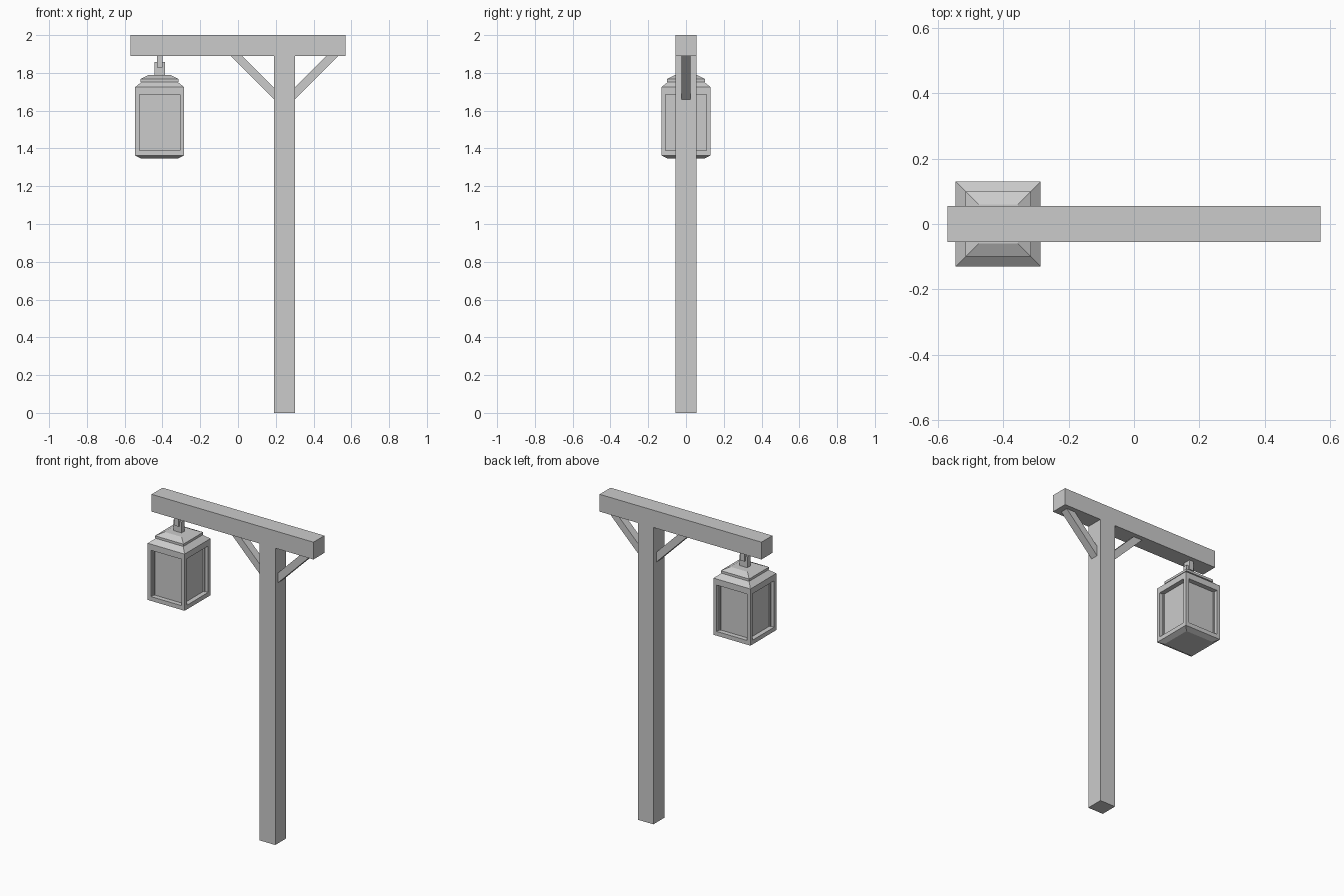
import bpy, bmesh
from mathutils import Vector

if "Cube" in bpy.data.objects:
    bpy.data.objects.remove(bpy.data.objects["Cube"])

POST_X, LAMP_X = 0.246, -0.415


def finish(name, bm):
    bmesh.ops.recalc_face_normals(bm, faces=bm.faces)
    mesh = bpy.data.meshes.new(name)
    bm.to_mesh(mesh)
    bm.free()
    ob = bpy.data.objects.new(name, mesh)
    bpy.context.collection.objects.link(ob)
    return ob


def prism(name, profile, half_y):
    """Extrude an x-z outline symmetrically along y."""
    bm = bmesh.new()
    face = bm.faces.new([bm.verts.new((x, -half_y, z)) for x, z in profile])
    ext = bmesh.ops.extrude_face_region(bm, geom=[face])["geom"]
    bmesh.ops.translate(bm, vec=(0, 2 * half_y, 0),
                        verts=[g for g in ext if isinstance(g, bmesh.types.BMVert)])
    return finish(name, bm)


def box(name, x, half_x, half_y, z0, z1):
    return prism(name, [(x - half_x, z0), (x + half_x, z0),
                        (x + half_x, z1), (x - half_x, z1)], half_y)


def square_stack(levels):
    """Loft square rings given as (half width, z)."""
    bm = bmesh.new()
    rings = [[bm.verts.new((LAMP_X + sx * h, sy * h, z))
              for sx, sy in ((-1, -1), (1, -1), (1, 1), (-1, 1))] for h, z in levels]
    bm.faces.new(rings[0][::-1])
    bm.faces.new(rings[-1])
    for a, b in zip(rings, rings[1:]):
        for i in range(4):
            j = (i + 1) % 4
            bm.faces.new((a[i], a[j], b[j], b[i]))
    bm.normal_update()
    return bm


# Timber post and beam
box("post", POST_X, 0.055, 0.055, 0, 1.89)
box("beam", 0, 0.57, 0.055, 1.89, 2.0)

# Diagonal braces on both sides of the post
for side, label in ((-1, "left"), (1, "right")):
    prism(label + "_brace", [(POST_X + side * dx, z) for dx, z in
          ((0.286, 1.89), (0.223, 1.89), (0.055, 1.722), (0.055, 1.659))], 0.025)

# Lantern body with recessed panes on its four sides
bm = square_stack([(0.10, 1.348), (0.13, 1.363), (0.13, 1.724), (0.095, 1.753)])
sides = [f for f in bm.faces if abs(f.normal.z) < 0.01]
bmesh.ops.inset_individual(bm, faces=sides, thickness=0.032, depth=0)
for f in sides:
    for v in f.verts:
        v.co.z = 1.685 if v.co.z > 1.5 else 1.39
for f in bmesh.ops.extrude_discrete_faces(bm, faces=sides)["faces"]:
    f.normal_update()
    bmesh.ops.translate(bm, vec=f.normal * -0.03, verts=f.verts)
finish("lantern_body", bm)

# Stepped lantern cap
finish("lantern_cap", square_stack([(0.10, 1.753), (0.10, 1.768), (0.06, 1.788)]))

# Hanger: forked bracket on the cap and a tang from the beam
prism("hanger_fork", [(LAMP_X + x, z) for x, z in
      ((-0.028, 1.785), (0.028, 1.785), (0.028, 1.857), (0.015, 1.857),
       (0.015, 1.83), (-0.015, 1.83), (-0.015, 1.857), (-0.028, 1.857))], 0.015)
box("hanger_tang", LAMP_X, 0.015, 0.026, 1.828, 1.89)
